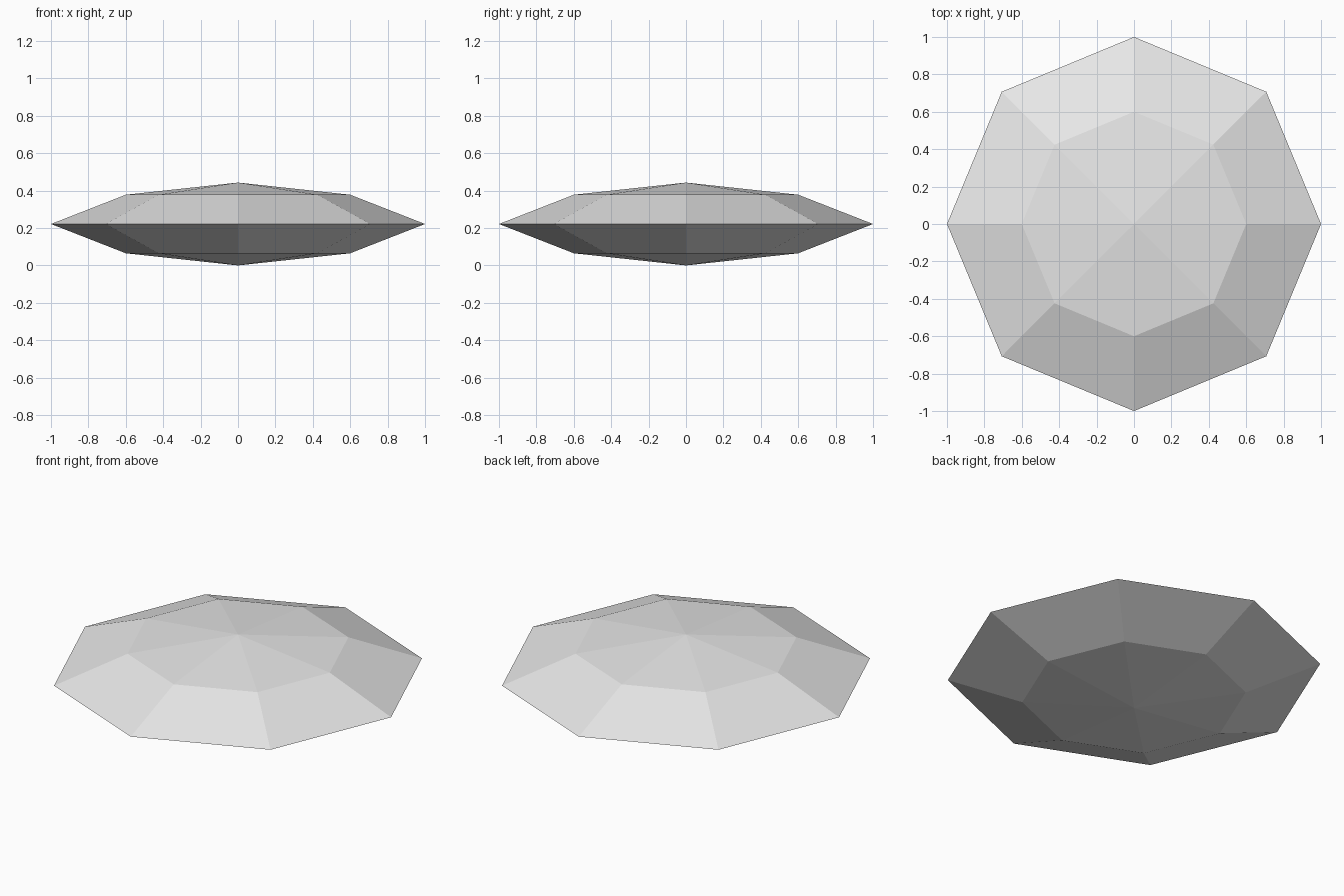
import bpy
import bmesh
from math import cos, sin, tau

cube = bpy.data.objects.get("Cube")
if cube:
    bpy.data.objects.remove(cube, do_unlink=True)

SIDES = 8
BOTTOM, TOP = 0.0, 0.443
# Radius and height of each ring, from the underside up
RINGS = [(0.6, 0.065), (1.0, 0.2215), (0.6, 0.378)]

# Plain grey stone
grey = bpy.data.materials.new("light_grey")
grey.use_nodes = True
colour = (0.8, 0.8, 0.8, 1)
grey.diffuse_color = colour
grey.node_tree.nodes["Principled BSDF"].inputs["Base Color"].default_value = colour

# Faceted disc: two shallow caps joined at a sharp rim
bm = bmesh.new()
rings = []
for radius, height in RINGS:
    angles = [tau * i / SIDES for i in range(SIDES)]
    rings.append([bm.verts.new((radius * cos(a), radius * sin(a), height)) for a in angles])
low_point = bm.verts.new((0, 0, BOTTOM))
high_point = bm.verts.new((0, 0, TOP))

for i in range(SIDES):
    j = (i + 1) % SIDES
    bm.faces.new((low_point, rings[0][j], rings[0][i]))
    for lower, upper in zip(rings, rings[1:]):
        bm.faces.new((lower[i], lower[j], upper[j], upper[i]))
    bm.faces.new((rings[-1][i], rings[-1][j], high_point))
bmesh.ops.recalc_face_normals(bm, faces=bm.faces)

mesh = bpy.data.meshes.new("faceted_disc")
bm.to_mesh(mesh)
bm.free()
mesh.materials.append(grey)
disc = bpy.data.objects.new("faceted_disc", mesh)
bpy.context.collection.objects.link(disc)
